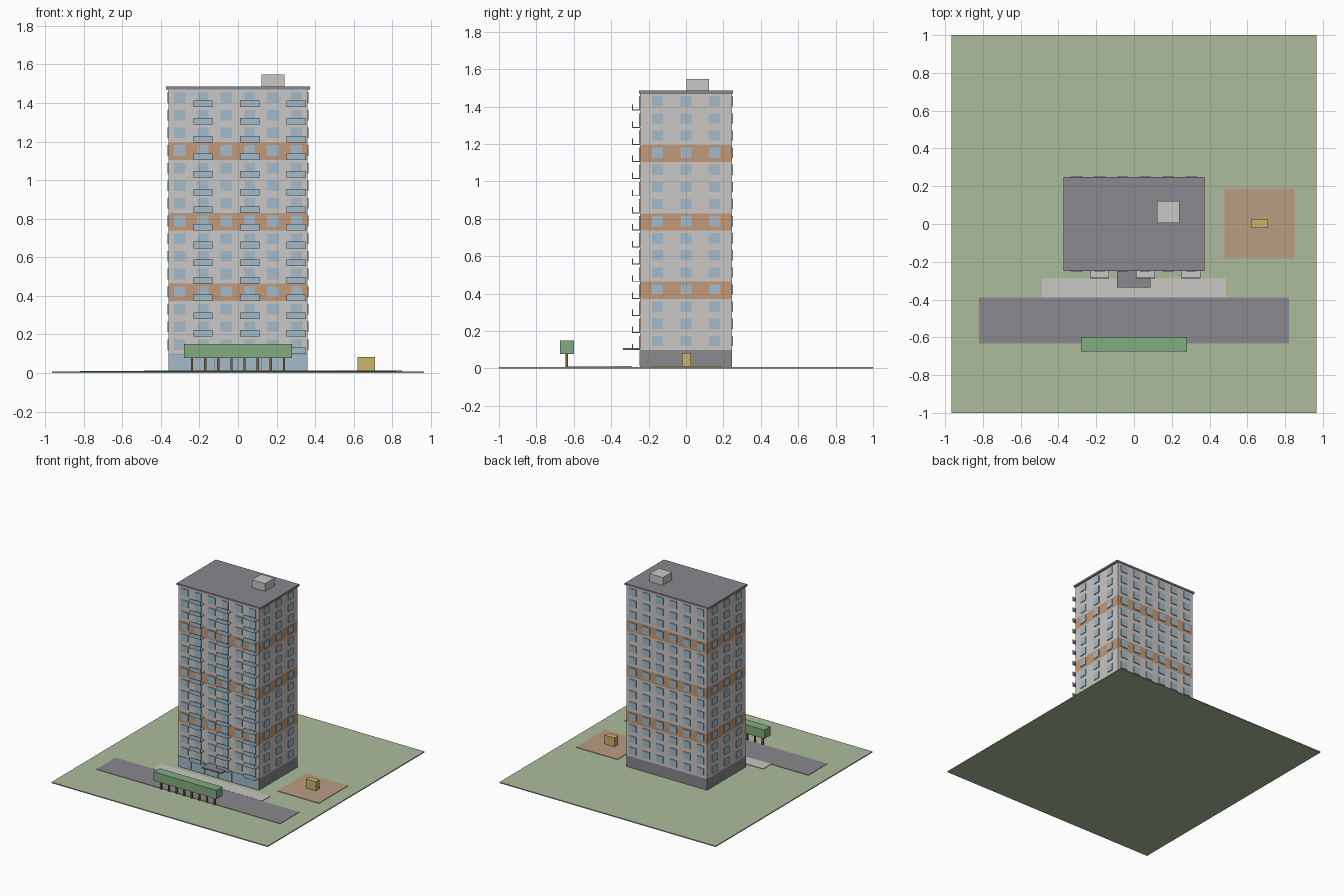
import bpy, bmesh
from mathutils import Matrix, Vector

cube = bpy.data.objects.get("Cube")
if cube:
    bpy.data.objects.remove(cube, do_unlink=True)


def material(name, r, g, b):
    """Flat material from 0-255 display values."""
    lin = [((c / 255 + 0.055) / 1.055) ** 2.4 for c in (r, g, b)] + [1]
    m = bpy.data.materials.new(name)
    m.use_nodes = True
    m.diffuse_color = lin
    bsdf = m.node_tree.nodes["Principled BSDF"]
    bsdf.inputs["Base Color"].default_value = lin
    bsdf.inputs["Roughness"].default_value = 0.9
    return m


GRASS = material("grass", 173, 188, 156)
DARK = material("dark grey", 136, 136, 142)
WALL = material("light grey", 202, 200, 198)
GLASS = material("pale blue glass", 163, 187, 200)
BAND = material("terracotta", 194, 154, 122)
PAD = material("sandy brown", 186, 157, 130)
YELLOW = material("ochre yellow", 202, 180, 112)
LEAF = material("leaf green", 130, 171, 128)
BARK = material("bark brown", 125, 92, 68)


def finish(name, bm, *mats):
    mesh = bpy.data.meshes.new(name)
    bm.to_mesh(mesh)
    bm.free()
    for m in mats:
        mesh.materials.append(m)
    obj = bpy.data.objects.new(name, mesh)
    bpy.context.collection.objects.link(obj)
    return obj


def add_box(bm, x, y, z):
    """Box from (min, max) spans on each axis."""
    spans = (x, y, z)
    centre = Vector([(a + b) / 2 for a, b in spans])
    size = Vector([b - a for a, b in spans])
    bmesh.ops.create_cube(bm, size=1, matrix=Matrix.Translation(centre) @ Matrix.Diagonal(size).to_4x4())


def box(name, mat, x, y, z):
    bm = bmesh.new()
    add_box(bm, x, y, z)
    return finish(name, bm, mat)


def around(c, width):
    return (c - width / 2, c + width / 2)


# Main dimensions
GROUND = 0.008
HX, HY = 0.36, 0.245
BASE, TOP, FLOORS = 0.098, 1.47, 15
STEP = (TOP - BASE) / FLOORS
DEPTH = 0.006
floors = [BASE + i * STEP for i in range(FLOORS)]
columns = [(j - 2.5) * 0.121 for j in range(6)]
side_columns = [-0.153, 0, 0.153]

# Site
box("lawn", GRASS, (-0.965, 0.965), (-1, 1), (0, GROUND))
box("road", DARK, (-0.82, 0.82), (-0.633, -0.39), (GROUND, 0.011))
box("pavement", WALL, (-0.487, 0.487), (-0.39, -0.289), (GROUND, 0.012))
box("play_pad", PAD, (0.48, 0.85), (-0.182, 0.188), (GROUND, 0.012))
box("play_hut", YELLOW, around(0.665, 0.09), around(0.002, 0.047), (0.012, 0.084))

# Row of clipped trees
box("clipped_tree_crowns", LEAF, (-0.28, 0.28), around(-0.637, 0.075), (0.078, 0.15))
bm = bmesh.new()
for i in range(8):
    add_box(bm, around((i - 3.5) * 0.068, 0.012), around(-0.637, 0.012), (GROUND, 0.08))
finish("tree_trunks", bm, BARK)

# Tower body, cut at each floor, every fourth floor coloured
bm = bmesh.new()
add_box(bm, (-HX, HX), (-HY, HY), (GROUND, TOP))
for z in floors:
    bmesh.ops.bisect_plane(bm, geom=bm.verts[:] + bm.edges[:] + bm.faces[:],
                           plane_co=(0, 0, z), plane_no=(0, 0, 1))
for f in bm.faces:
    z = f.calc_center_median().z
    level = int((z - BASE) // STEP)
    f.material_index = 1 if z < BASE else 2 if level % 4 == 3 else 0
finish("tower", bm, WALL, DARK, BAND)

# Roof
box("roof_slab", DARK, (-0.373, 0.373), (-0.25, 0.25), (TOP, 1.485))
box("rooftop_room", WALL, (0.122, 0.24), (0.004, 0.122), (1.485, 1.548))

# Windows on all four sides; balcony columns get taller doors
windows, doors = bmesh.new(), bmesh.new()
for z in floors:
    pane = (z + 0.022, z + 0.077)
    for j, x in enumerate(columns):
        add_box(windows, around(x, 0.06), (HY, HY + DEPTH), pane)
        if j % 2:
            add_box(doors, around(x, 0.056), (-HY - DEPTH, -HY), (z + 0.006, z + 0.077))
        else:
            add_box(windows, around(x, 0.06), (-HY - DEPTH, -HY), pane)
    for y in side_columns:
        for s in (-1, 1):
            add_box(windows, around(s * (HX + DEPTH / 2), DEPTH), around(y, 0.058), pane)
finish("windows", windows, GLASS)
finish("balcony_doors", doors, GLASS)

# Balconies
slabs, rails = bmesh.new(), bmesh.new()
for z in floors:
    for x in columns[1::2]:
        add_box(slabs, around(x, 0.1), (-0.284, -HY), (z, z + 0.005))
        add_box(rails, around(x, 0.1), (-0.288, -0.284), (z, z + 0.034))
finish("balcony_slabs", slabs, WALL)
finish("balcony_rails", rails, GLASS)

# Glazed ground floor front and entrance canopy
bm = bmesh.new()
for x in columns:
    add_box(bm, around(x, 0.116), (-HY - 0.004, -HY), (0.014, 0.096))
finish("shopfront_glazing", bm, GLASS)
box("entrance_canopy", DARK, (-0.09, 0.088), (-0.336, -HY), (0.1, 0.11))
